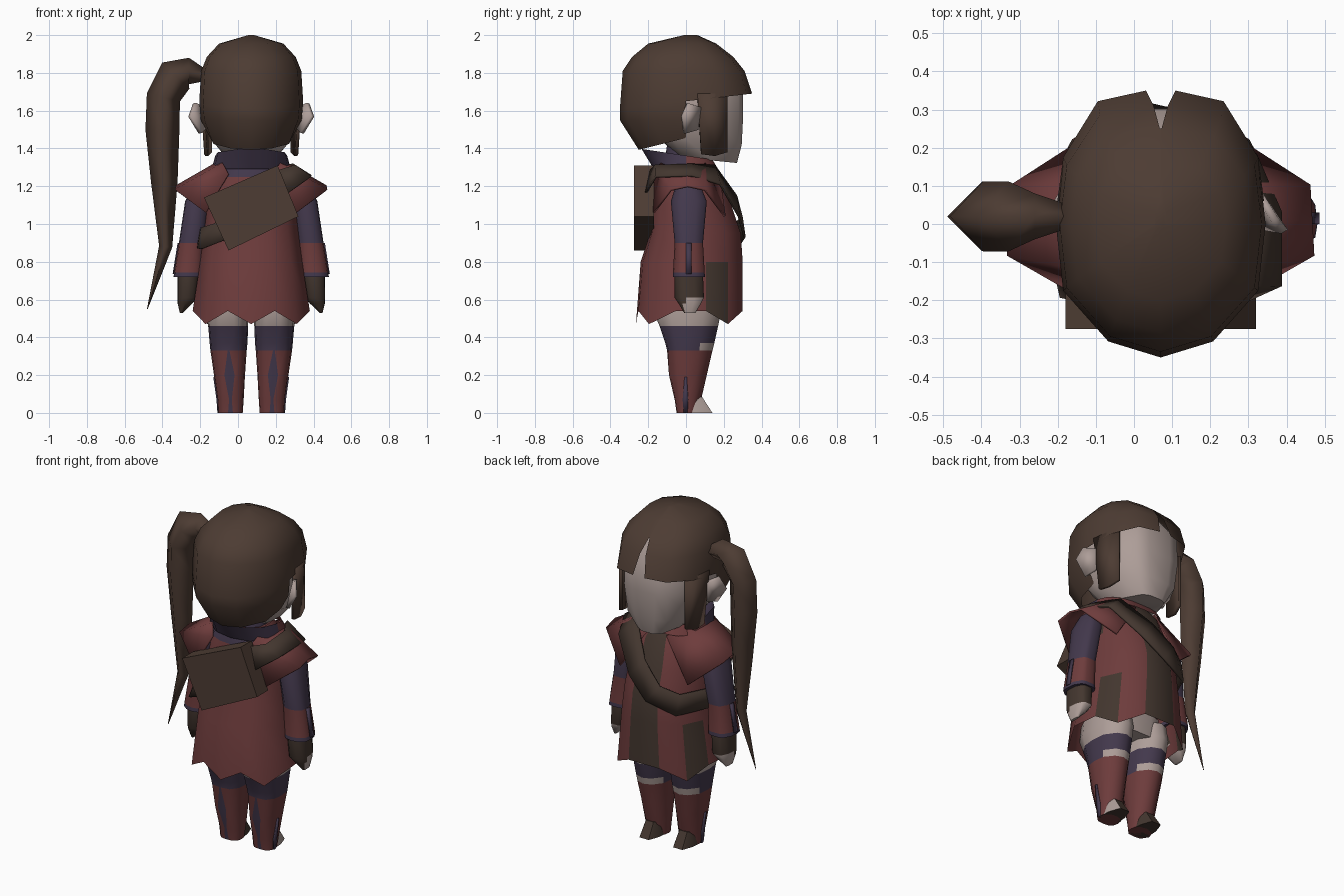
import bpy, math
from mathutils import Vector

if "Cube" in bpy.data.objects:
    bpy.data.objects.remove(bpy.data.objects["Cube"])

CX = 0.07  # body centre line
NAMES = ["hair_brown", "tunic_red", "cloth_purple", "skin", "leather_brown"]
COLORS = [(0.074, 0.045, 0.033), (0.155, 0.045, 0.045), (0.056, 0.040, 0.073),
          (0.42, 0.34, 0.315), (0.056, 0.037, 0.028)]
HAIR, RED, PURPLE, SKIN, LEATHER = range(5)
MATS = []
for label, rgb in zip(NAMES, COLORS):
    m = bpy.data.materials.new(label)
    m.use_nodes = True
    m.diffuse_color = (*rgb, 1)
    bsdf = m.node_tree.nodes["Principled BSDF"]
    bsdf.inputs["Base Color"].default_value = (*rgb, 1)
    bsdf.inputs["Roughness"].default_value = 0.9
    MATS.append(m)


def make(name, verts, faces, color, thick=0, angle=50):
    """Create an object; color is an index or a rule on the face centre."""
    me = bpy.data.meshes.new(name)
    me.from_pydata([tuple(v) for v in verts], [], faces)
    me.validate()
    ob = bpy.data.objects.new(name, me)
    bpy.context.collection.objects.link(ob)
    for m in MATS:
        me.materials.append(m)
    for p in me.polygons:
        p.material_index = color(p.center) if callable(color) else color
    bpy.ops.object.select_all(action='DESELECT')
    ob.select_set(True)
    bpy.context.view_layer.objects.active = ob
    bpy.ops.object.mode_set(mode='EDIT')
    bpy.ops.mesh.select_all(action='SELECT')
    bpy.ops.mesh.normals_make_consistent(inside=False)
    bpy.ops.object.mode_set(mode='OBJECT')
    if thick:
        mod = ob.modifiers.new("thickness", 'SOLIDIFY')
        mod.thickness = thick
        mod.offset = 0
    bpy.ops.object.shade_smooth_by_angle(angle=math.radians(angle))
    return ob


ROUND = [(0.5, -0.88), (0.93, -0.5), (1, 0), (0.93, 0.5), (0.6, 0.92)]
COAT = [(0.4, -0.95), (0.78, -0.74), (1, -0.2), (0.95, 0.35), (0.75, 0.74)]


def loft(name, rings, color, dx=0, keep=None, caps=(True, True), hem=0, flip=False, shape=ROUND):
    """Rings are (z, half width, back y, front y, front facet, tilt, x shift)."""
    verts, faces, n = [], [], 13
    for i, ring in enumerate(rings):
        z, hw, yb, yf, pinch, tilt, shift = (list(ring) + [0.3, 0, 0][len(ring) - 4:])
        half = shape + [(pinch, 1)]
        for k, (x, y) in enumerate([(0, -1)] + half + [(-x, y) for x, y in reversed(half)]):
            if flip:
                y = -y
            wy = y * yf if y > 0 else -y * yb
            drop = 0
            if i == len(rings) - 1:
                drop = -hem if min(k, n - k) in (0, 2, 5) else hem
            verts.append(Vector((CX + dx + shift + x * hw, wy, z + tilt * wy + drop)))
    for i in range(len(rings) - 1):
        for k in range(n):
            a, b = i * n + k, i * n + (k + 1) % n
            quad = (a, b, b + n, a + n)
            mid = sum((verts[v] for v in quad), Vector()) / 4
            if keep is None or keep(mid, i, k):
                faces.append(quad)
    last = (len(rings) - 1) * n
    if caps[0]:
        faces.append(tuple(range(n)))
    if caps[1]:
        faces.append(tuple(range(last, last + n)))
    return make(name, verts, faces, color)


def ribbon(name, edge_a, edge_b, color, thick, side=1, angle=50):
    """Strip between two edges given as offsets from the centre line."""
    n = len(edge_a)
    verts = [(CX + side * x, y, z) for x, y, z in edge_a + edge_b]
    faces = [(i, i + 1, n + i + 1, n + i) for i in range(n - 1)]
    return make(name, verts, faces, color, thick, angle)


# Head and face
loft("head", [(1.88, .14, -.1, .2), (1.75, .24, -.25, .3), (1.58, .245, -.2, .303),
              (1.45, .215, -.15, .295, .3, -.1), (1.35, .13, -.04, .27, .3, -.1)], SKIN)
# Hair cap, parted at the brow and open around the face
loft("hair_cap", [(2.0, .015, -.01, .06, .05), (1.955, .17, -.2, .16, .02),
                  (1.885, .235, -.285, .25, .01), (1.81, .265, -.335, .31, .07),
                  (1.65, .275, -.35, .35, .14, .115), (1.55, .267, -.35, .3),
                  (1.455, .215, -.25, .2, .3, .25)], HAIR,
     keep=lambda c, i, k: (i < 4 or c.y < 0) and not (i in (2, 3) and k == 6),
     caps=(True, False))
# Collar
loft("collar", [(1.362, .19, -.235, .14, .3, -.15), (1.29, .21, -.17, .17)],
     lambda c: PURPLE if c.y < .03 else RED, caps=(False, False))
loft("neck", [(1.42, .1, -.1, .1), (1.28, .13, -.12, .12)], PURPLE)


def tunic_color(c):
    x = abs(c.x - CX)
    if c.z > 1.27 and c.y < -.05:
        return PURPLE
    panel = c.y > .1 and x < .08
    side_slit = .1 < c.y < .22 and x > .2 and c.z < .8
    armhole = abs(c.y) < .08 and x > .18 and 1.1 < c.z < 1.25
    return LEATHER if panel or side_slit or armhole else RED


# Tunic with a pointed hem
loft("tunic", [(1.34, .13, -.14, .12, .33), (1.25, .2, -.17, .19, .33),
               (1.1, .235, -.18, .24, .33), (.95, .25, -.19, .29, .33),
               (.8, .27, -.24, .3, .33), (.505, .31, -.265, .3, .33)],
     tunic_color, caps=(True, False), hem=.035, shape=COAT)
# Hips
loft("hips", [(.65, .2, -.15, .16), (.52, .2, -.14, .15)], SKIN)

# Satchel on the back
a = Vector((-.25, 0, 1.14)), Vector((.14, 0, 1.31)), Vector((.25, 0, 1.04)), Vector((-.12, 0, .86))
box = [(CX + p.x, y, p.z) for y in (-.275, -.17) for p in a]
make("satchel", box, [(0, 1, 2, 3), (4, 5, 6, 7)] +
     [(i, (i + 1) % 4, (i + 1) % 4 + 4, i + 4) for i in range(4)], HAIR, angle=20)
# Strap across the chest
ribbon("strap",
       [(.1, -.2, 1.27), (.23, -.16, 1.31), (.22, .03, 1.315), (.15, .15, 1.31), (.02, .265, 1.15),
        (-.1, .295, 1.035), (-.2, .24, .99), (-.27, .06, .98), (-.26, -.1, .98), (-.2, -.2, 1.0),
        (-.05, -.23, 1.08)],
       [(.19, -.215, 1.16), (.315, -.16, 1.25), (.315, .03, 1.255), (.25, .18, 1.21),
        (.11, .28, 1.04), (-.02, .31, .93), (-.19, .27, .87), (-.285, .06, .87),
        (-.28, -.1, .87), (-.26, -.19, .87), (0, -.23, .97)], LEATHER, .012, angle=25)


def leg_color(c):
    if c.z > .46 or (.33 < c.z < .37 and c.y > .08):
        return SKIN
    return PURPLE if c.z > .33 else RED


def sleeve_color(c):
    return PURPLE if c.z > .9 or c.z < .74 else RED


for side, tag in ((1, "left"), (-1, "right")):
    # Hair lock and ear
    ribbon(tag + "_hair_lock",
           [(.262, .06, 1.69), (.25, .15, 1.69), (.215, .215, 1.69)],
           [(.24, .08, 1.37), (.235, .15, 1.36), (.215, .215, 1.38)], HAIR, .018, side)
    ear = [(.25, .06, 1.5), (.26, .075, 1.62), (.3, .01, 1.64), (.325, -.02, 1.57), (.27, -.01, 1.48)]
    make(tag + "_ear", [(CX + side * x, y, z) for x, y, z in ear], [tuple(range(5))], SKIN, .02)
    # Shoulder cape
    ribbon(tag + "_shoulder_cape",
           [(.12, -.17, 1.265), (.15, -.13, 1.32), (.16, 0, 1.335), (.14, .1, 1.33), (.06, .17, 1.28)],
           [(.24, -.17, 1.06), (.4, -.08, 1.18), (.395, .01, 1.2), (.39, .1, 1.18), (.225, .205, 1.04)],
           RED, .012, side)
    # Sleeve with a trimmed cuff
    loft(tag + "_sleeve", [(1.22, .05, -.05, .07, .3, 0, side * .25), (1.12, .065, -.08, .11, .3, 0, side * .285),
                           (.9, .068, -.06, .09, .3, 0, side * .315), (.742, .077, -.069, .099, .3, 0, side * .331),
                           (.72, .078, -.07, .1, .3, 0, side * .333)], sleeve_color)
    # Purple seam down the outer forearm
    ribbon(tag + "_sleeve_seam", [(.386, .0, .9), (.412, .0, .735)],
           [(.386, .03, .9), (.412, .03, .735)], PURPLE, .008, side)
    # Gloved hand
    loft(tag + "_hand", [(.73, .058, -.06, .09, .3, 0, side * .333), (.61, .052, -.06, .095, .3, 0, side * .338),
                         (.58, .04, -.04, .08, .3, 0, side * .35), (.53, .008, -.01, .05, .3, 0, side * .37)],
         lambda c: LEATHER if c.z > .6 or c.y < -.01 else SKIN)
    # Leg, with a narrow stripe facet down the calf
    leg = loft(tag + "_leg", [(.62, .1, -.16, .17, .3, 0, side * .125), (.53, .108, -.17, .185, .3, 0, side * .124),
                              (.46, .106, -.14, .17, .3, 0, side * .122),
                              (.37, .1, -.11, .15, .2, 0, side * .12), (.33, .096, -.1, .14, .05, 0, side * .12),
                              (.2, .082, -.09, .11, .33, 0, side * .115), (.07, .07, -.06, .08, .1, 0, side * .11),
                              (0, .065, -.05, .06, .2, 0, side * .11)], leg_color, flip=True)
    for p in leg.data.polygons:
        if p.center.z < .33 and p.center.y < -.04 and abs(p.center.x - CX - side * .115) < .006:
            p.material_index = PURPLE
    # Purple seam on the outer shin
    ribbon(tag + "_shin_seam", [(.197, -.008, .19), (.18, -.018, .07), (.175, -.012, 0)],
           [(.197, .004, .19), (.18, .012, .07), (.175, .008, 0)], PURPLE, .008, side)
    # Foot
    loft(tag + "_foot", [(.085, .05, -.02, .085, .5), (0, .06, -.04, .14, .5)],
         lambda c: SKIN if c.x - CX > .13 and c.y < .115 else LEATHER, dx=side * .112)

# Ponytail: tapered diamond tube along a drooping path
path = [(-.17, 1.785, .03, .03), (-.26, 1.81, .07, .06), (-.33, 1.785, .1, .092), (-.395, 1.67, .09, .092),
        (-.4, 1.5, .09, .09), (-.39, 1.22, .07, .07), (-.383, .88, .035, .035), (-.48, .55, .002, .002)]
verts, faces = [], []
for i, (x, z, r, ry) in enumerate(path):
    before, after = path[max(i - 1, 0)], path[min(i + 1, len(path) - 1)]
    t = Vector((after[0] - before[0], 0, after[1] - before[1])).normalized()
    across = Vector((-t.z, 0, t.x))
    for k in range(4):
        w = k * math.tau / 4
        verts.append(Vector((x, .02 + ry * math.sin(w), z)) + across * r * math.cos(w))
    if i:
        for k in range(4):
            p, q = i * 4 - 4 + k, i * 4 - 4 + (k + 1) % 4
            faces.append((p, q, q + 4, p + 4))
make("ponytail", verts, faces, HAIR, angle=110)
